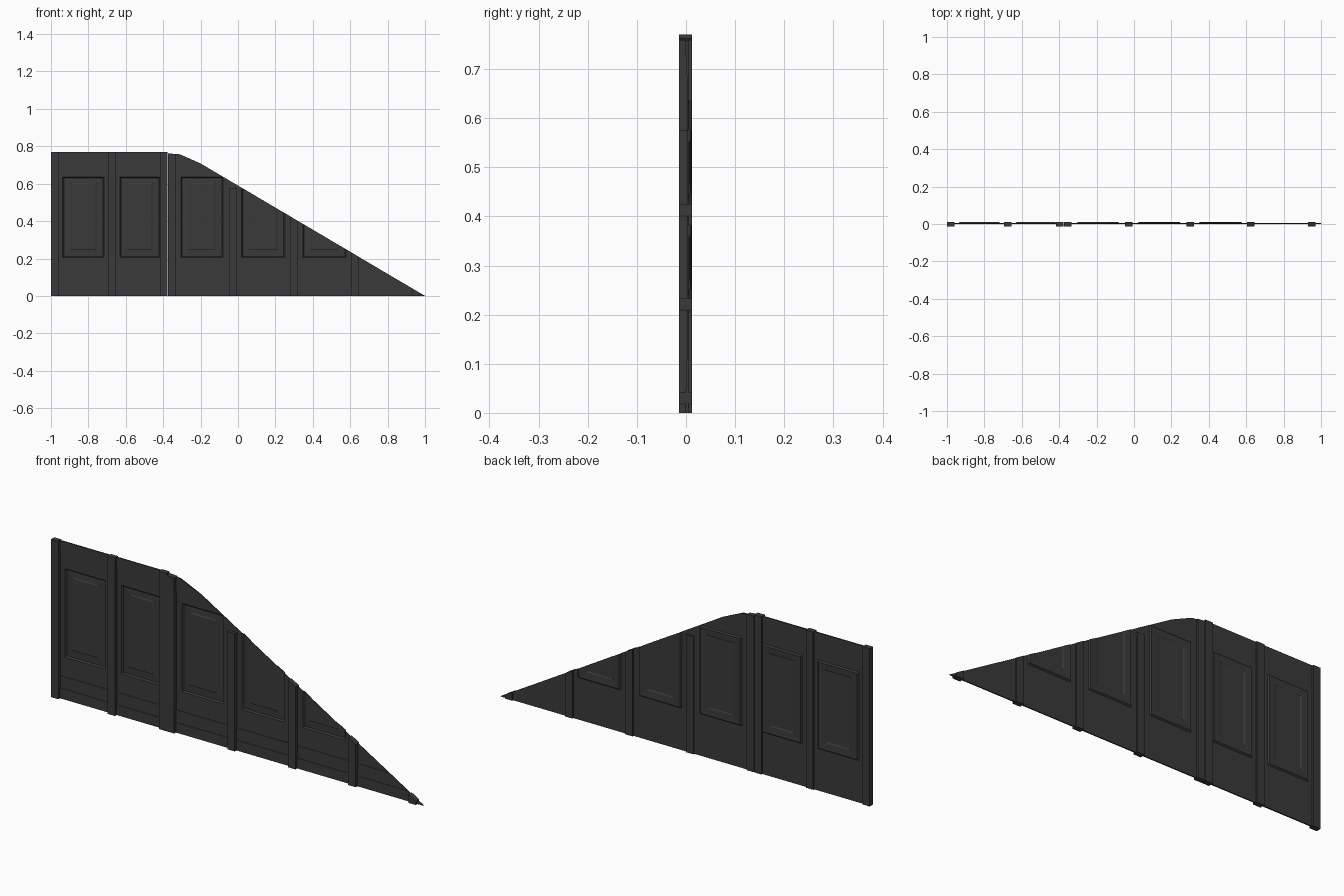
import bpy, bmesh
from mathutils import Vector

if "Cube" in bpy.data.objects:
    bpy.data.objects.remove(bpy.data.objects["Cube"])

mat = bpy.data.materials.new("charcoal_paint")
mat.use_nodes = True
COLOR = (0.042, 0.042, 0.042, 1)
mat.diffuse_color = COLOR
mat.node_tree.nodes["Principled BSDF"].inputs["Base Color"].default_value = COLOR

TOP = 0.77
# Outline of the raked top edge, from the level part down to the toe
RAKE = [(-0.375, 0.762), (-0.31, 0.757), (-0.2, 0.708), (1.0, 0.0)]


def finish(name, bm, rake=False, solid=False):
    """Trim to the rake line, cap the cuts and make the object."""
    if rake:
        for (x0, z0), (x1, z1) in zip(RAKE, RAKE[1:]):
            geom = bm.verts[:] + bm.edges[:] + bm.faces[:]
            bmesh.ops.bisect_plane(bm, geom=geom, dist=1e-5, plane_co=(x0, 0, z0),
                                   plane_no=Vector((z0 - z1, 0, x1 - x0)).normalized(),
                                   clear_outer=True)
            if solid:
                bmesh.ops.holes_fill(bm, edges=[e for e in bm.edges if e.is_boundary])
    if solid:
        bmesh.ops.recalc_face_normals(bm, faces=bm.faces[:])
    mesh = bpy.data.meshes.new(name)
    bm.to_mesh(mesh)
    bm.free()
    mesh.materials.append(mat)
    obj = bpy.data.objects.new(name, mesh)
    bpy.context.collection.objects.link(obj)
    return obj


def box(name, x0, x1, y0, y1, z0, z1, rake=False):
    bm = bmesh.new()
    bmesh.ops.create_cube(bm, size=1)
    for v in bm.verts:
        v.co = ((x0 + x1) / 2 + v.co.x * (x1 - x0),
                (y0 + y1) / 2 + v.co.y * (y1 - y0),
                (z0 + z1) / 2 + v.co.z * (z1 - z0))
    return finish(name, bm, rake, solid=True)


def sheet(name, x0, x1, top, panel, rake):
    """Thin wall sheet with a sunken panel and a raised centre field."""
    y = 0.003
    rings = [(x0, x1, 0, top, y)]
    if panel:
        a, b = panel
        lo, hi = 0.205, 0.637
        rings += [(a, b, lo, hi, y),
                  (a + .006, b - .006, lo + .006, hi - .006, y + .007),
                  (a + .040, b - .040, lo + .040, hi - .034, y + .005),
                  (a + .045, b - .045, lo + .045, hi - .039, y + .002)]
    bm = bmesh.new()
    prev = None
    for l, r, d, u, yy in rings:
        cur = [bm.verts.new(p) for p in
               ((l, yy, d), (r, yy, d), (r, yy, u), (l, yy, u))]
        if prev:
            for i in range(4):
                j = (i + 1) % 4
                bm.faces.new((prev[i], prev[j], cur[j], cur[i]))
        prev = cur
    bm.faces.new(prev)
    obj = finish(name, bm, rake)
    mod = obj.modifiers.new("thickness", "SOLIDIFY")
    mod.thickness = 0.002


# Wall bays: left edge, right edge, panel span, trimmed by the rake
BAYS = [(-0.98, -0.675, (-0.937, -0.717), False),
        (-0.675, -0.395, (-0.632, -0.417), False),
        (-0.355, -0.025, (-0.305, -0.08), True),
        (-0.025, 0.3, (0.02, 0.25), True),
        (0.3, 0.625, (0.348, 0.578), True),
        (0.625, 1.0, None, True)]

for n, (x0, x1, panel, rake) in enumerate(BAYS, 1):
    sheet(f"wall_panel_{n}", x0, x1, TOP, panel, rake)
    # Baseboard in two steps
    box(f"baseboard_{n}", x0, x1, -0.001, 0.0045, 0, 0.05, rake)
    box(f"baseboard_cap_{n}", x0, x1, 0.001, 0.0045, 0.05, 0.11, rake)
    # Top rail in two steps, where the wall is tall enough
    if x0 < -0.1:
        box(f"top_rail_{n}", x0, x1, -0.001, 0.0045, 0.725, TOP, rake)
        box(f"top_rail_lower_{n}", x0, x1, 0.001, 0.0045, 0.685, 0.725, rake)

# Posts: left edge, height, trimmed by the rake
POSTS = [(-1.0, TOP, False), (-0.695, TOP, False), (-0.417, TOP, False),
         (-0.375, TOP, True), (-0.048, 0.575, False), (0.28, TOP, True),
         (0.605, TOP, True), (0.93, TOP, True)]
for n, (x, height, rake) in enumerate(POSTS, 1):
    box(f"post_{n}", x, x + 0.04, -0.014, 0.012, 0, height, rake)
